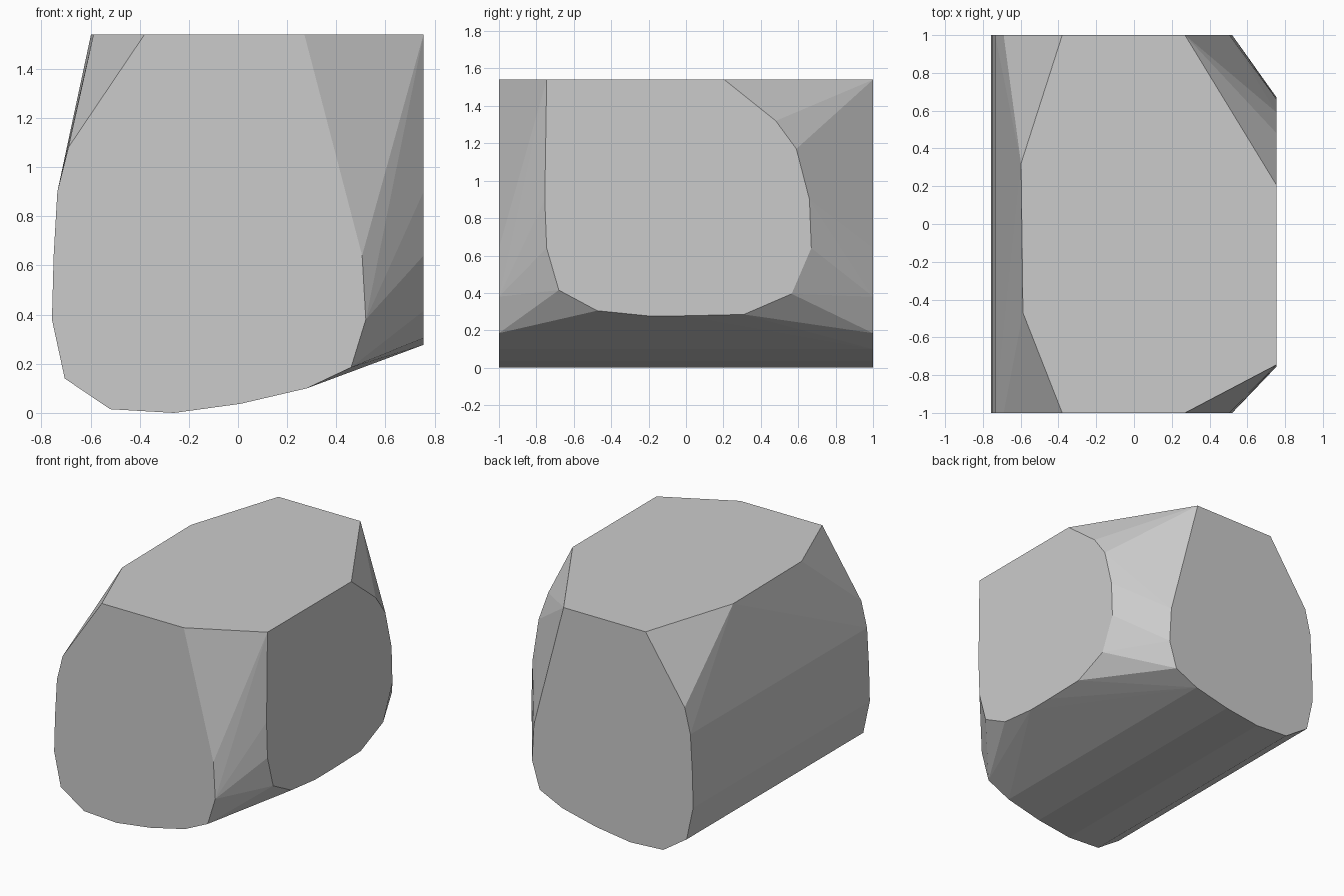
import bpy
import bmesh
import math

if "Cube" in bpy.data.objects:
    bpy.data.objects.remove(bpy.data.objects["Cube"])

HALF_X, HALF_Y, HEIGHT = 0.755, 1.0, 1.54

# Flat end outline (x, z), shared by the front and back
end_profile = [(-0.38, HEIGHT), (-0.69, 1.08), (-0.735, 0.9), (-0.75, 0.64),
               (-0.757, 0.38), (-0.705, 0.14), (-0.52, 0.015), (-0.26, 0.0),
               (0.01, 0.037), (0.28, 0.10), (0.46, 0.185), (0.52, 0.38),
               (0.505, 0.64), (0.27, HEIGHT)]

# Flat right side outline (y, z)
side_profile = [(-0.745, HEIGHT), (0.205, HEIGHT), (0.48, 1.32), (0.59, 1.17),
                (0.66, 0.9), (0.67, 0.64), (0.565, 0.395), (0.31, 0.285),
                (0.0, 0.278), (-0.2, 0.277), (-0.475, 0.305), (-0.68, 0.415),
                (-0.745, 0.64), (-0.755, 0.9)]

# Left corners of the flat top (x, y)
top_corners = [(-0.588, -0.47), (-0.598, 0.32)]

points = [(x, y, z) for y in (-HALF_Y, HALF_Y) for x, z in end_profile]
points += [(HALF_X, y, z) for y, z in side_profile]
points += [(x, y, HEIGHT) for x, y in top_corners]

# Faceted block: the outlines are wrapped in a convex skin
bm = bmesh.new()
for p in points:
    bm.verts.new(p)
hull = bmesh.ops.convex_hull(bm, input=bm.verts)
loose = [v for v in bm.verts if not v.link_faces]
bmesh.ops.delete(bm, geom=loose, context='VERTS')
bmesh.ops.dissolve_limit(bm, angle_limit=math.radians(0.5),
                         verts=bm.verts, edges=bm.edges)
bmesh.ops.recalc_face_normals(bm, faces=bm.faces)

mesh = bpy.data.meshes.new("faceted_block")
bm.to_mesh(mesh)
bm.free()
block = bpy.data.objects.new("faceted_block", mesh)
bpy.context.collection.objects.link(block)
